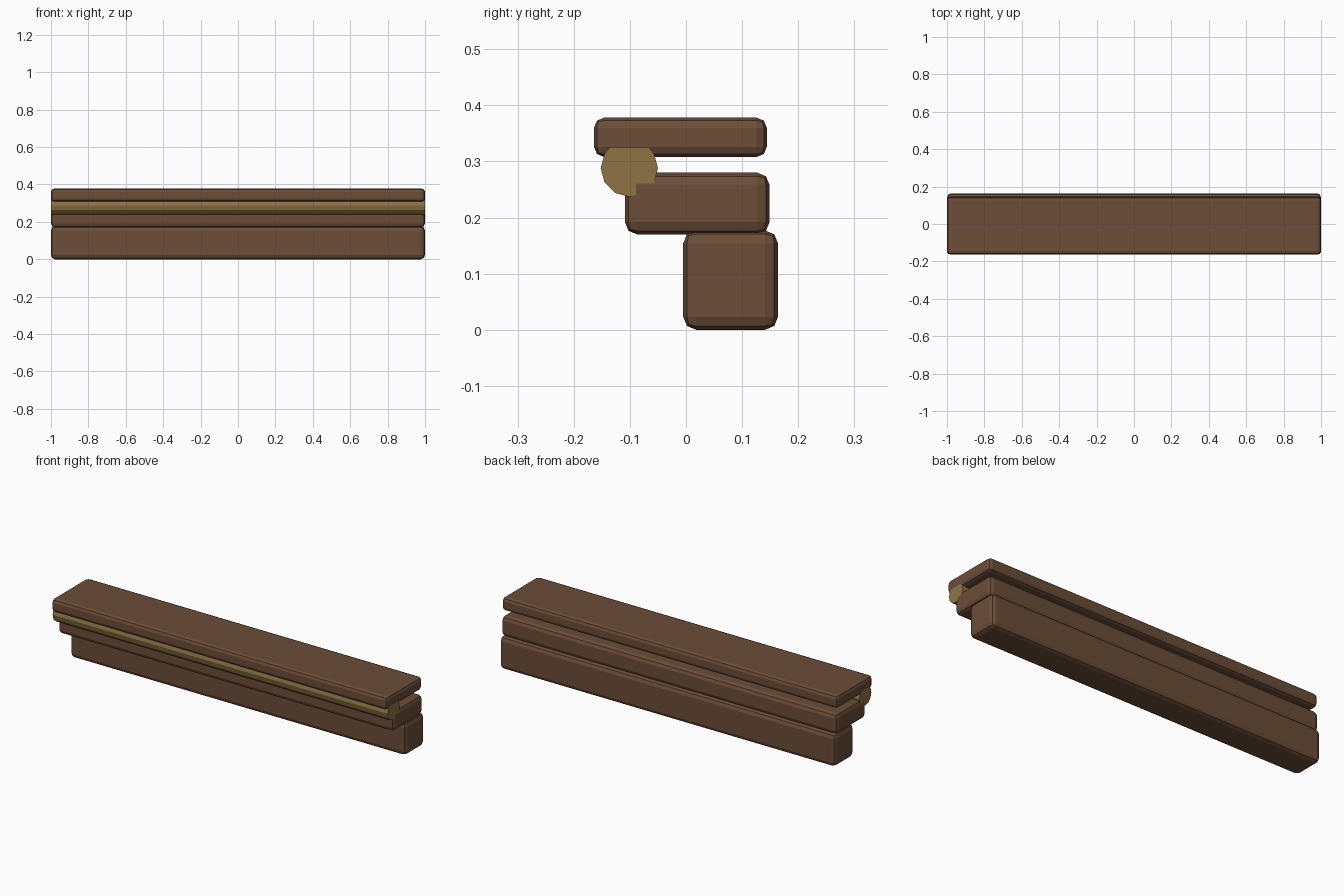
import bpy
import math

if "Cube" in bpy.data.objects:
    bpy.data.objects.remove(bpy.data.objects["Cube"])


def material(name, rgb):
    m = bpy.data.materials.new(name)
    m.diffuse_color = (*rgb, 1.0)
    m.use_nodes = True
    m.node_tree.nodes["Principled BSDF"].inputs["Base Color"].default_value = m.diffuse_color
    return m


brown = material("brown_wood", (0.15, 0.075, 0.04))
tan = material("tan_wood", (0.27, 0.175, 0.06))


def beam(name, y0, y1, z0, z1, bevel):
    """Full-length board with rounded, two-segment edges."""
    bpy.ops.mesh.primitive_cube_add(size=1, location=(0, (y0 + y1) / 2, (z0 + z1) / 2))
    ob = bpy.context.object
    ob.name = name
    ob.scale = (2.0, y1 - y0, z1 - z0)
    bpy.ops.object.transform_apply(location=False, rotation=False, scale=True)
    mod = ob.modifiers.new("rounded_edges", 'BEVEL')
    mod.width = bevel
    mod.segments = 2
    ob.data.materials.append(brown)


# Stepped stack of boards
beam("lower_beam", -0.005, 0.164, 0.0, 0.177, 0.023)
beam("middle_beam", -0.109, 0.149, 0.17, 0.28, 0.022)
beam("top_board", -0.164, 0.144, 0.308, 0.378, 0.018)

# Round moulding rod tucked under the top board
bpy.ops.mesh.primitive_cylinder_add(vertices=12, radius=0.051, depth=1.998,
                                    location=(0, -0.101, 0.288),
                                    rotation=(0, math.pi / 2, 0))
rod = bpy.context.object
rod.name = "moulding_rod"
rod.data.materials.append(tan)
